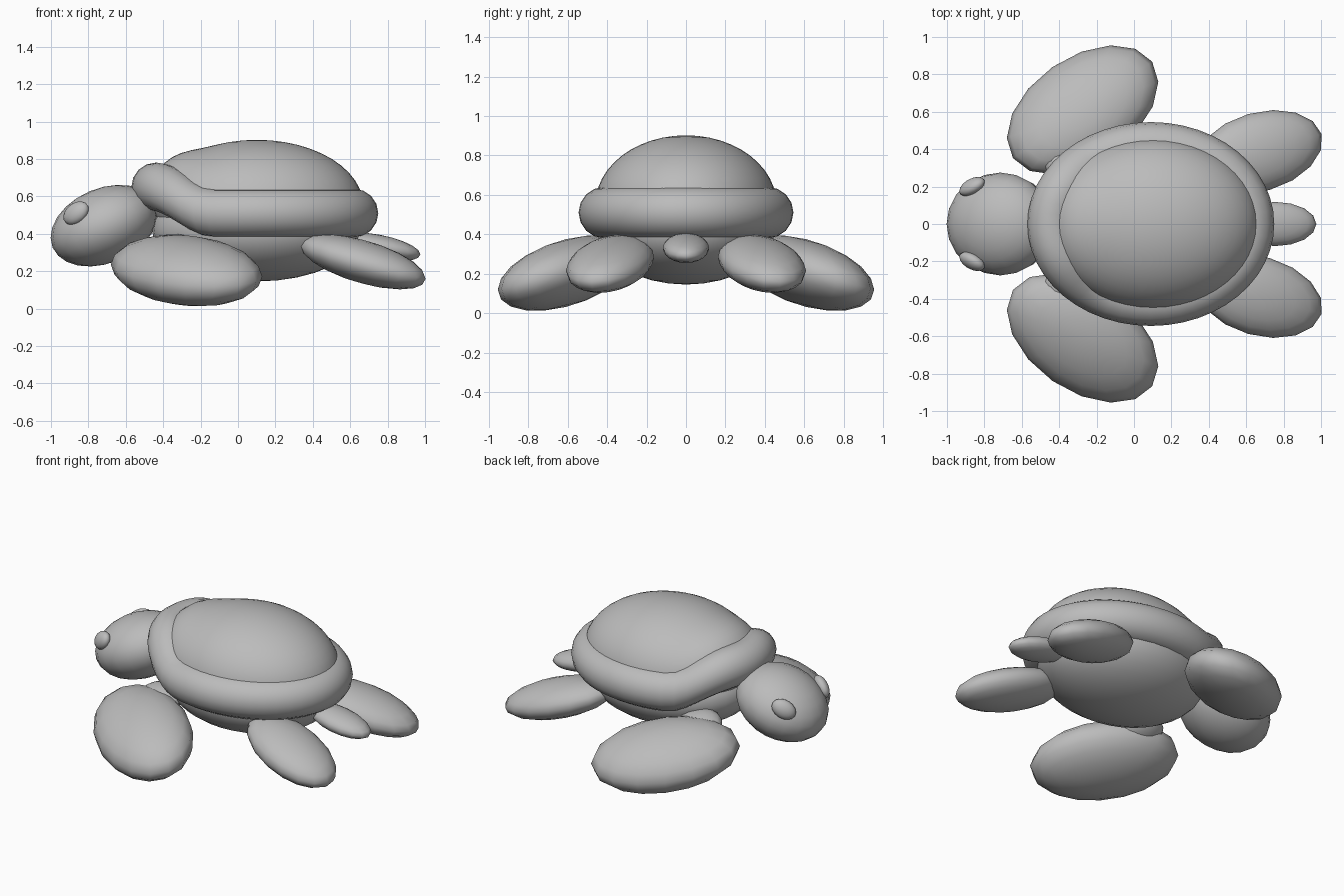
import bpy, bmesh, math
from mathutils import Matrix, Vector

if "Cube" in bpy.data.objects:
    bpy.data.objects.remove(bpy.data.objects["Cube"])

grey = bpy.data.materials.new("plain grey")
grey.diffuse_color = (0.5, 0.5, 0.5, 1)
grey.use_nodes = True
grey.node_tree.nodes["Principled BSDF"].inputs["Base Color"].default_value = grey.diffuse_color


def finish(name, bm):
    """Turn a bmesh into a smooth shaded grey object."""
    bmesh.ops.recalc_face_normals(bm, faces=bm.faces)
    mesh = bpy.data.meshes.new(name)
    bm.to_mesh(mesh)
    bm.free()
    mesh.materials.append(grey)
    mesh.shade_smooth()
    obj = bpy.data.objects.new(name, mesh)
    bpy.context.collection.objects.link(obj)
    return obj


def ellipsoid(name, centre, a, b, c, seg=16, rings=10, bend=None):
    """Ellipsoid given by its centre and three half-axis vectors."""
    m = Matrix((a, b, c)).transposed().to_4x4()
    m.translation = centre
    bm = bmesh.new()
    bmesh.ops.create_uvsphere(bm, u_segments=seg, v_segments=rings, radius=1, matrix=m)
    if bend:
        for v in bm.verts:
            v.co.z += bend(v.co.x)
    return finish(name, bm)


def collar_lift(x):
    """Smooth rise of the shell towards the neck."""
    t = min(max((-0.13 - x) / 0.31, 0), 1)
    return 0.14 * t * t * (3 - 2 * t)


# Shell dome, raised a little at the front
ellipsoid("shell_dome", (0.1, 0, 0.55), (0.57, 0, 0), (0, 0.46, 0), (0, 0, 0.352),
          48, 24, lambda x: 0.4 * collar_lift(x))

# Thick oval rim around the shell, curling up over the neck
bm = bmesh.new()
N, M = 48, 16
loops = []
for i in range(N):
    u = 2 * math.pi * i / N
    loop = []
    for j in range(M):
        w = 2 * math.pi * j / M
        r = 0.13 * math.cos(w)
        lift = collar_lift(0.09 + 0.53 * math.cos(u))
        loop.append(bm.verts.new((0.09 + (0.53 + r) * math.cos(u),
                                  (0.415 + r) * math.sin(u),
                                  0.51 + 0.13 * math.sin(w) + lift)))
    loops.append(loop)
for i in range(N):
    p, q = loops[i], loops[(i + 1) % N]
    for j in range(M):
        k = (j + 1) % M
        bm.faces.new((p[j], q[j], q[k], p[k]))
finish("shell_rim", bm)

# Belly
ellipsoid("belly", (0.1, 0, 0.42), (0.56, 0, 0), (0, 0.45, 0), (0, 0, 0.275), 32, 16)

# Head, tipped forward and down
t = math.radians(23)
ellipsoid("head", (-0.715, 0, 0.443), (0.3 * math.cos(t), 0, 0.3 * math.sin(t)),
          (0, 0.275, 0), (-0.2 * math.sin(t), 0, 0.2 * math.cos(t)), 20, 12)

# Tail
ellipsoid("tail", (0.755, 0, 0.33), (0.22, 0, -0.04), (0, 0.118, 0), (0, 0, 0.065))

# Paired parts
for s, side in ((-1, "right"), (1, "left")):
    ellipsoid("front_flipper_" + side, (-0.275, s * 0.61, 0.203),
              (0.372, s * 0.258, -0.06), (-0.16, s * 0.23, -0.06), (0, 0, 0.172))
    ellipsoid("front_shoulder_" + side, (-0.34, s * 0.36, 0.31),
              (0.15, 0, 0), (0, s * 0.15, -0.04), (0, 0, 0.08))
    ellipsoid("rear_flipper_" + side, (0.668, s * 0.385, 0.25),
              (0.335, s * 0.095, -0.09), (-0.057, s * 0.203, 0), (0, 0, 0.117))
    # Eye: flattened ball facing outward
    n = Vector((-0.55, s * 0.8, 0.25)).normalized()
    u = Vector((0.7, s * 0.4, 0.5))
    u = (u - n * u.dot(n)).normalized()
    ellipsoid("eye_" + side, (-0.866, s * 0.2, 0.51), u * 0.08, n.cross(u) * 0.058, n * 0.04)
